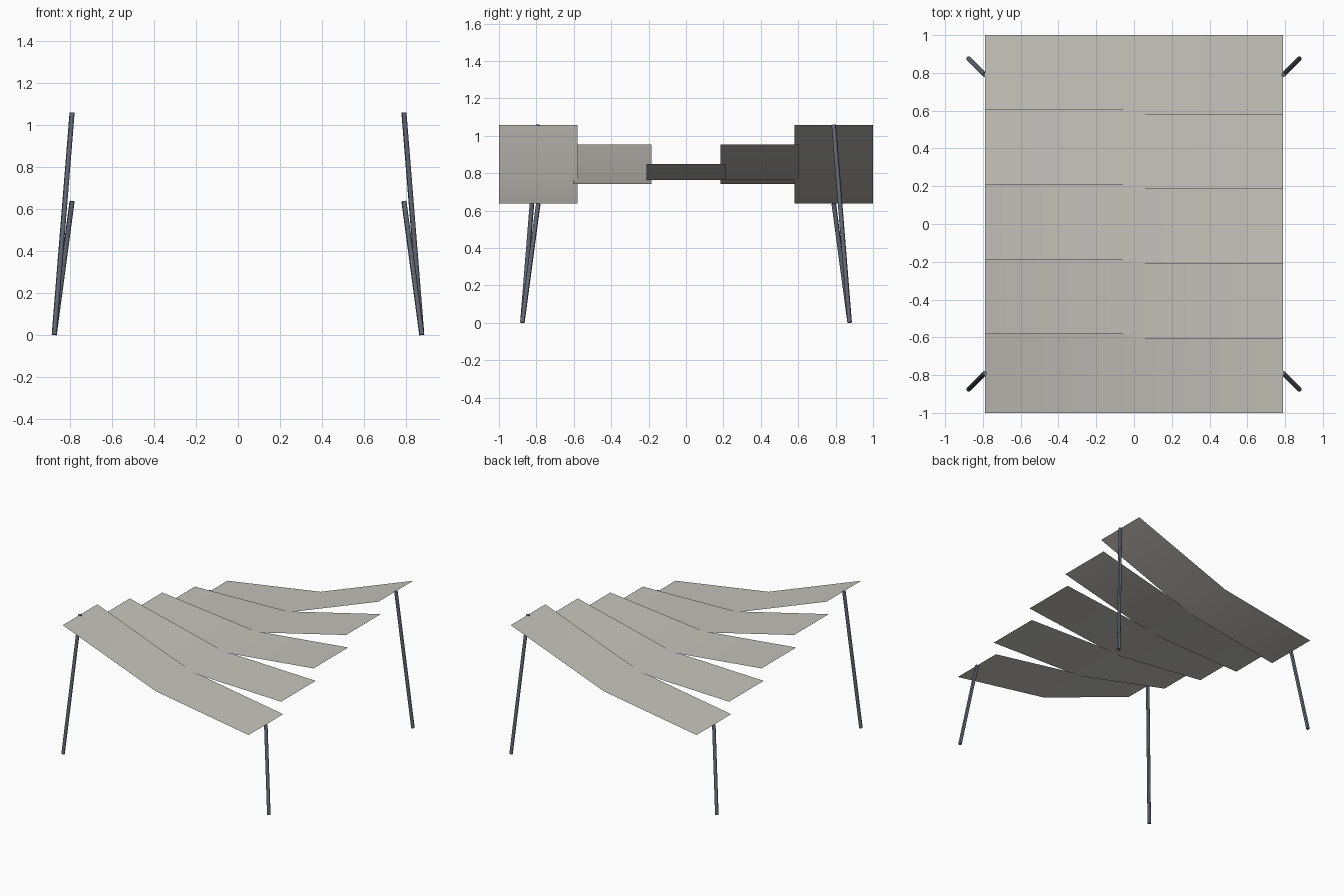
import bpy
from mathutils import Vector

cube = bpy.data.objects.get("Cube")
if cube:
    bpy.data.objects.remove(cube, do_unlink=True)


def make_material(name, rgb):
    mat = bpy.data.materials.new(name)
    mat.use_nodes = True
    mat.diffuse_color = (*rgb, 1)
    mat.node_tree.nodes["Principled BSDF"].inputs["Base Color"].default_value = (*rgb, 1)
    return mat


canvas = make_material("warm light grey", (0.56, 0.55, 0.50))
steel = make_material("slate grey", (0.13, 0.145, 0.185))

SPAN = 0.79        # half width of the canopy, also the leg top position
FOOT = 0.875       # leg foot position
HUB = 0.763        # height where all strips cross
MID = 0.848        # end height of the middle strip
STEP = 0.1055      # end height change from strip to strip
HALF = 0.21        # half width of a strip


def finish(obj, mat):
    obj.data.materials.append(mat)
    bpy.ops.object.select_all(action='DESELECT')
    obj.select_set(True)
    bpy.context.view_layer.objects.active = obj
    bpy.ops.object.shade_smooth_by_angle()


def add_strip(name, y, left_z, right_z):
    """Thin sheet folded along its middle, with ends at their own heights."""
    profile = [(-SPAN, right_z), (0, HUB), (SPAN, left_z)]
    verts = [(x, y + side * HALF, z) for x, z in profile for side in (-1, 1)]
    faces = [(0, 2, 3, 1), (2, 4, 5, 3)]
    mesh = bpy.data.meshes.new(name)
    mesh.from_pydata(verts, [], faces)
    obj = bpy.data.objects.new(name, mesh)
    bpy.context.collection.objects.link(obj)
    finish(obj, canvas)


def add_leg(name, sx, sy, top_z):
    """Slim splayed pole from the ground to a canopy corner."""
    foot = Vector((sx * FOOT, sy * FOOT, 0.001))
    top = Vector((sx * SPAN, sy * SPAN, top_z))
    axis = top - foot
    bpy.ops.mesh.primitive_cylinder_add(vertices=12, radius=0.0125, depth=axis.length,
                                        location=(foot + top) / 2)
    leg = bpy.context.object
    leg.name = name
    leg.rotation_euler = axis.to_track_quat('Z', 'Y').to_euler()
    finish(leg, steel)


# Canopy strips, twisting from one high corner to the other
names = ["front", "front_middle", "middle", "back_middle", "back"]
for i, label in enumerate(names):
    k = i - 2
    add_strip(label + "_canopy_strip", k * SPAN / 2, MID + k * STEP, MID - k * STEP)

# Corner legs, tall and short on opposite diagonals
for sx, side in ((-1, "right"), (1, "left")):
    for sy, end in ((-1, "front"), (1, "back")):
        add_leg(f"{end}_{side}_leg", sx, sy, MID + sx * sy * 2 * STEP)
